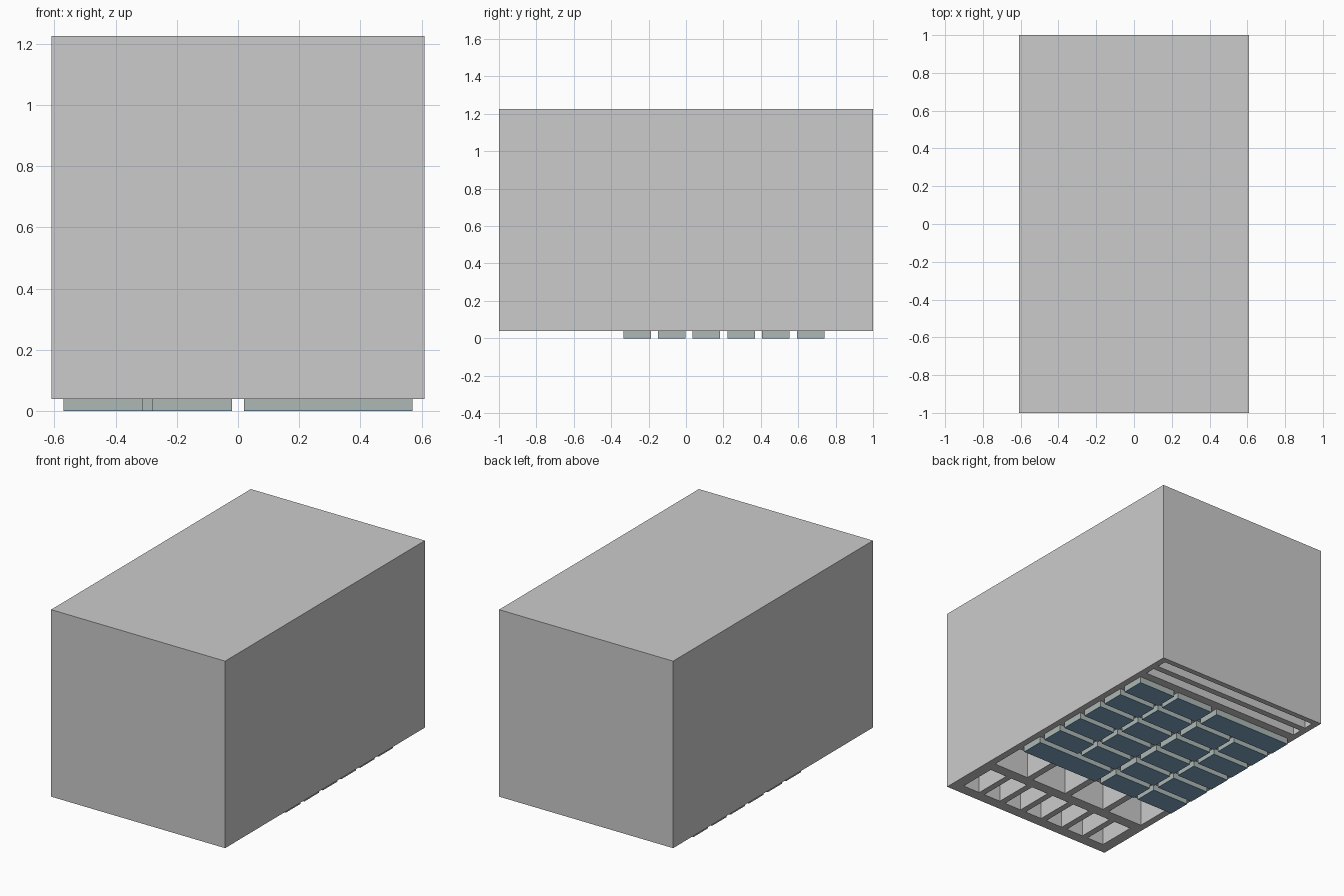
import bpy, bmesh
from mathutils import Matrix, Vector

if "Cube" in bpy.data.objects:
    bpy.data.objects.remove(bpy.data.objects["Cube"])


def add_box(bm, x0, x1, y0, y1, z0, z1):
    mid = Vector(((x0 + x1) / 2, (y0 + y1) / 2, (z0 + z1) / 2))
    size = Matrix.Diagonal((x1 - x0, y1 - y0, z1 - z0, 1))
    bmesh.ops.create_cube(bm, size=1, matrix=Matrix.Translation(mid) @ size)


def make_object(name, boxes, material=None):
    bm = bmesh.new()
    for b in boxes:
        add_box(bm, *b)
    mesh = bpy.data.meshes.new(name)
    bm.to_mesh(mesh)
    bm.free()
    obj = bpy.data.objects.new(name, mesh)
    bpy.context.collection.objects.link(obj)
    if material:
        mesh.materials.append(material)
    return obj


def make_material(name, color):
    m = bpy.data.materials.new(name)
    m.diffuse_color = (*color, 1)
    m.use_nodes = True
    m.node_tree.nodes["Principled BSDF"].inputs["Base Color"].default_value = m.diffuse_color
    return m


BASE = 0.04
key_side = make_material("key_side", (0.42, 0.48, 0.46))
key_face = make_material("key_face", (0.22, 0.40, 0.55))

# main housing
body = make_object("housing", [(-0.61, 0.61, -1, 1, BASE, 1.225)])

# recesses opening through the underside
low, high = BASE - 0.05, BASE + 0.25
slots = [(-0.57, 0.57, y, y + 0.065, low, high) for y in (0.795, 0.90)]
slots += [(x - 0.125, x + 0.125, -0.61, -0.38, low, high)
          for x in (-0.44, -0.147, 0.147, 0.44)]
slots += [(i * 0.16 - 0.06, i * 0.16 + 0.06, -0.93, -0.68, low, high)
          for i in range(-3, 4)]
cutter = make_object("recess_cutter", slots)
cutter.hide_render = True
cutter.hide_viewport = True

cut = body.modifiers.new("recesses", 'BOOLEAN')
cut.operation = 'DIFFERENCE'
cut.solver = 'EXACT'
cut.object = cutter

# six rows of raised keys, with a double-width key in each end row
columns = [(-0.57, -0.31), (-0.28, -0.02), (0.02, 0.28), (0.31, 0.57)]
keys, faces = [], []
for row in range(6):
    y0 = -0.335 + row * 0.1855
    cells = columns
    if row == 0:
        cells = columns[:2] + [(0.02, 0.57)]
    elif row == 5:
        cells = [(-0.57, -0.02)] + columns[2:]
    for x0, x1 in cells:
        keys.append((x0, x1, y0, y0 + 0.147, 0.004, BASE + 0.001))
        faces.append((x0, x1, y0, y0 + 0.147, 0.0, 0.004))
make_object("key_bodies", keys, key_side)
make_object("key_faces", faces, key_face)
